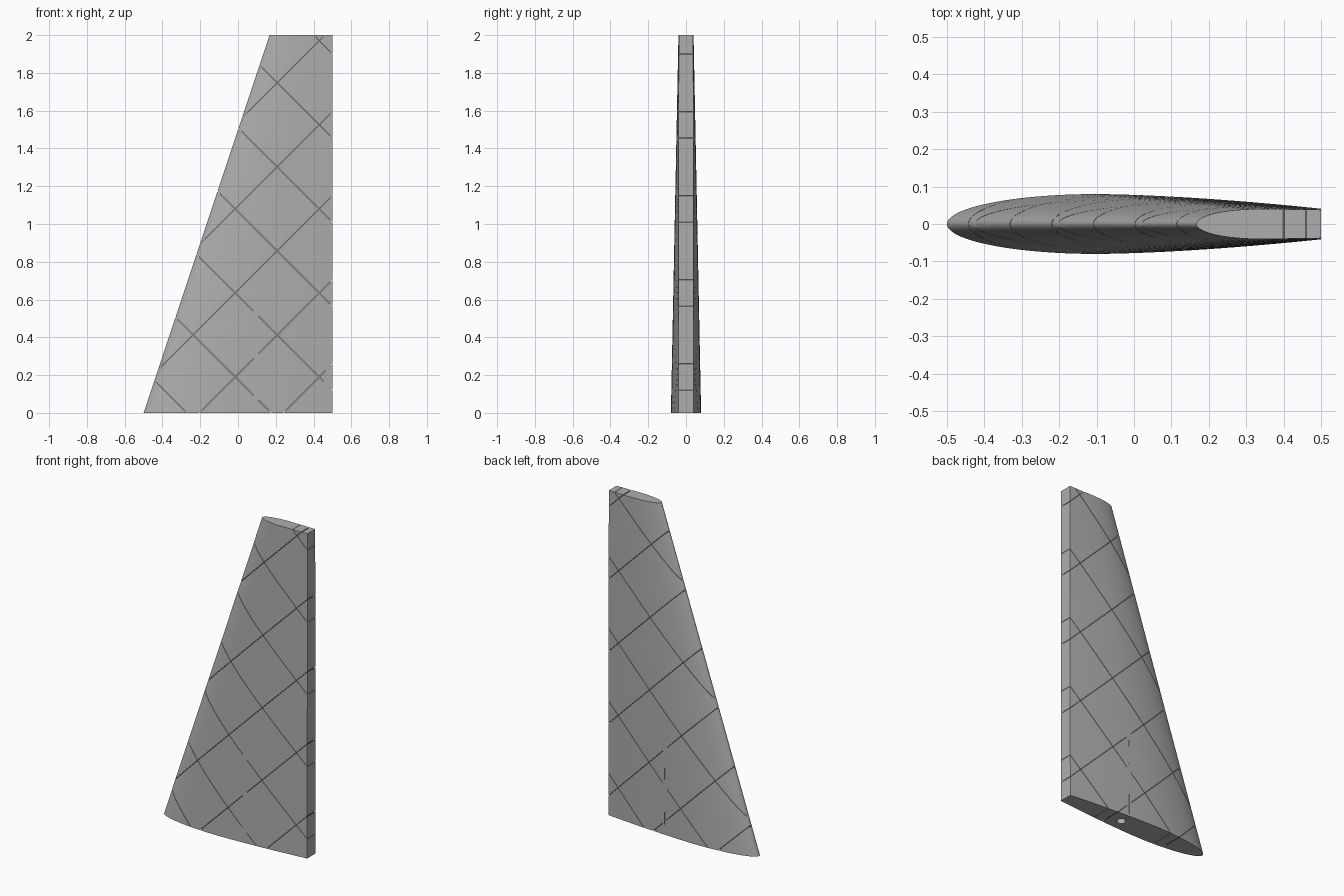
import bpy, bmesh, math
from mathutils import Matrix, Vector

if "Cube" in bpy.data.objects:
    bpy.data.objects.remove(bpy.data.objects["Cube"])

SLIT = 0.0025      # slit width
SPAR_X = 0.095     # spar tube centre
SPAR_TOP = 0.52

grey = bpy.data.materials.new("light grey")
grey.diffuse_color = (0.42, 0.42, 0.42, 1)
grey.use_nodes = True
grey.node_tree.nodes["Principled BSDF"].inputs["Base Color"].default_value = grey.diffuse_color


def add_object(name, bm):
    bmesh.ops.recalc_face_normals(bm, faces=bm.faces)
    mesh = bpy.data.meshes.new(name)
    bm.to_mesh(mesh)
    bm.free()
    mesh.materials.append(grey)
    obj = bpy.data.objects.new(name, mesh)
    bpy.context.collection.objects.link(obj)
    return obj


def half_thickness(u, s):
    """Airfoil half thickness at chord fraction u and span fraction s."""
    peak = 0.4 + 0.1 * s
    high = 0.08 - 0.04 * s
    tail = 0.041 - 0.003 * s
    if u < peak:
        return high * math.sqrt(max(0, 1 - ((peak - u) / peak) ** 2))
    return high - (high - tail) * ((u - peak) / (1 - peak)) ** 1.6


def wing(name, inset):
    """Loft tapered airfoil sections, shrunk on all sides by inset."""
    bm = bmesh.new()
    n, rows, rings = 40, 10, []
    us = [(1 - math.cos(math.pi / 2 * i / n)) for i in range(n + 1)]
    for r in range(rows + 1):
        s = r / rows
        nose = -0.5 + 0.667 * s + inset * 1.5
        z = inset + s * (2 - 2 * inset)
        pts = [(u, half_thickness(u, s)) for u in us]
        chord = 0.5 - inset - nose
        k = 1 - inset / (0.08 - 0.04 * s)
        loop = [(nose + chord * u, k * y, z) for u, y in pts]
        loop += [(nose + chord * u, -k * y, z) for u, y in reversed(pts[1:])]
        rings.append([bm.verts.new(p) for p in loop])
    m = len(rings[0])
    for a, b in zip(rings, rings[1:]):
        for i in range(m):
            j = (i + 1) % m
            bm.faces.new((a[i], a[j], b[j], b[i]))
    bm.faces.new(rings[0])
    bm.faces.new(rings[-1])
    return add_object(name, bm)


def slab(bm, x0, x1, slope, c):
    """Thin upright slab along z = slope * x + c between x0 and x1."""
    d = Vector((x1 - x0, 0, slope * (x1 - x0)))
    mid = Vector(((x0 + x1) / 2, 0, slope * (x0 + x1) / 2 + c))
    mat = (Matrix.Translation(mid) @ Matrix.Rotation(-slope * math.pi / 4, 4, 'Y')
           @ Matrix.Diagonal((d.length, 0.4, SLIT, 1)))
    bmesh.ops.create_cube(bm, size=1, matrix=mat)


def diagonal_cutter(name, slope, offsets):
    """Parallel slabs, interrupted where they would meet the spar tube."""
    bm = bmesh.new()
    for c in offsets:
        if -0.1 < slope * SPAR_X + c < SPAR_TOP + 0.05:
            slab(bm, -0.8, SPAR_X - 0.015, slope, c)
            slab(bm, SPAR_X + 0.015, 0.8, slope, c)
        else:
            slab(bm, -0.8, 0.8, slope, c)
    return add_object(name, bm)


def cut(obj, cutter):
    mod = obj.modifiers.new("cut", 'BOOLEAN')
    mod.operation = 'DIFFERENCE'
    mod.solver = 'EXACT'
    mod.object = cutter
    bpy.context.view_layer.objects.active = obj
    bpy.ops.object.modifier_apply(modifier=mod.name)


# Wing skin and the core that shows at the bottom of the slits
skin = wing("wing_skin", 0)
core = wing("wing_core", 0.012)

# Two families of crossing rib slits
rising = diagonal_cutter("rising_slit_cutter", 1, [-0.24 + 0.445 * i for i in range(5)])
falling = diagonal_cutter("falling_slit_cutter", -1, [-0.27 + 0.445 * i for i in range(7)])

# Upright slits beside the spar, on the back only
bm = bmesh.new()
for z0, z1 in ((-0.1, 0.14), (0.34, 0.49)):
    mat = (Matrix.Translation((SPAR_X, 0.13, (z0 + z1) / 2))
           @ Matrix.Diagonal((SLIT, 0.2, z1 - z0, 1)))
    bmesh.ops.create_cube(bm, size=1, matrix=mat)
upright = add_object("spar_slit_cutter", bm)

# Spar hole in the root
bm = bmesh.new()
bmesh.ops.create_cone(bm, cap_ends=True, segments=32, radius1=0.026, radius2=0.026,
                      depth=SPAR_TOP + 0.1,
                      matrix=Matrix.Translation((SPAR_X, 0, (SPAR_TOP - 0.1) / 2)))
hole = add_object("spar_hole_cutter", bm)

for cutter in (rising, falling, upright, hole):
    cut(skin, cutter)
cut(core, hole)

for cutter in (rising, falling, upright, hole):
    cutter.hide_render = True
    cutter.hide_set(True)

# Smooth skin with crisp slit and end edges
for obj in (skin, core):
    bpy.ops.object.select_all(action='DESELECT')
    obj.select_set(True)
    bpy.context.view_layer.objects.active = obj
    bpy.ops.object.shade_smooth_by_angle(angle=math.radians(30))
